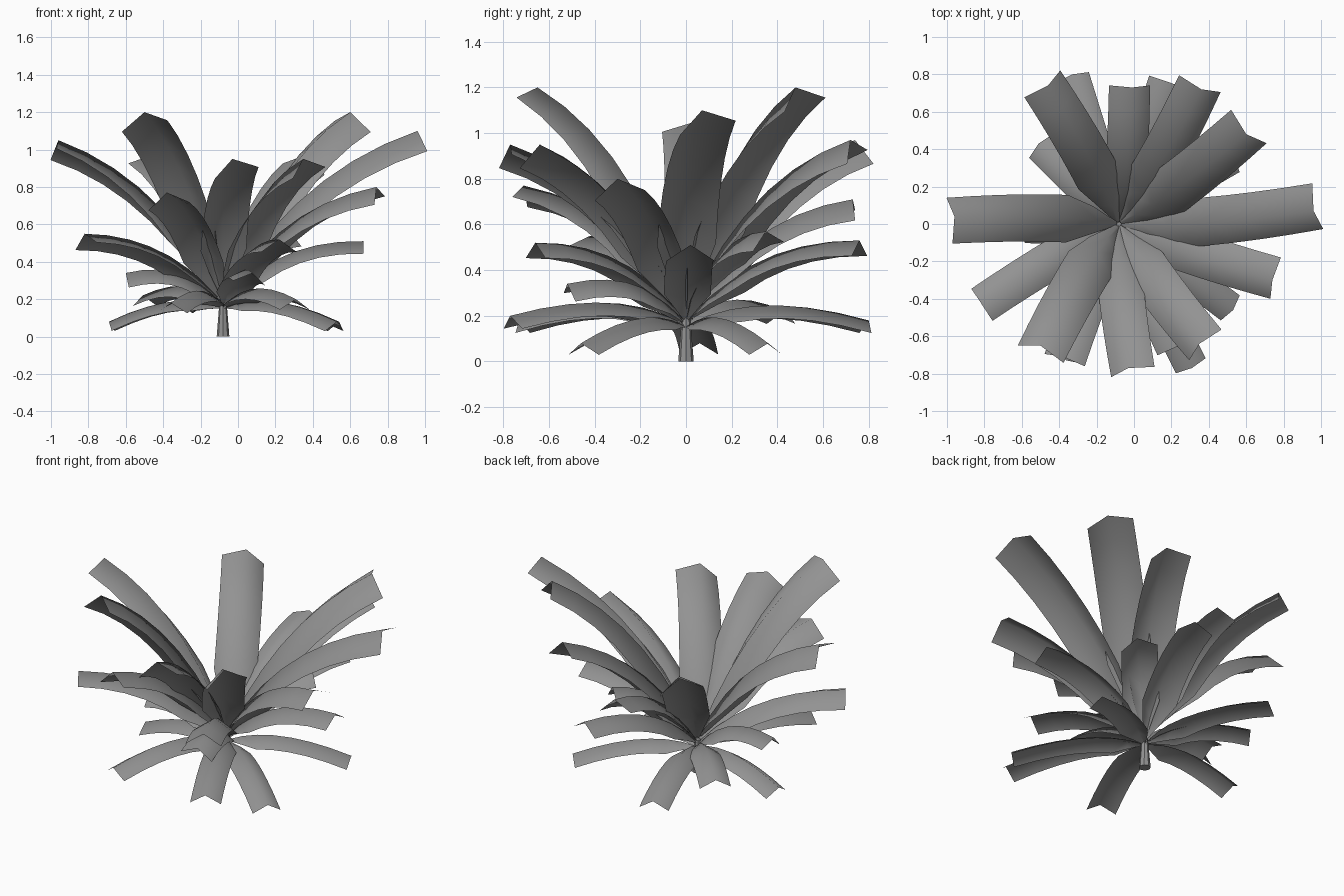
import bpy
import bmesh
from mathutils import Matrix, Vector

# Remove the default cube
default_cube = bpy.data.objects.get("Cube")
if default_cube:
    bpy.data.objects.remove(default_cube, do_unlink=True)

# Single flat material
GREY = (0.29, 0.29, 0.29, 1.0)
leaf_grey = bpy.data.materials.new("leaf_grey")
leaf_grey.use_nodes = True
leaf_grey.diffuse_color = GREY
shader = leaf_grey.node_tree.nodes["Principled BSDF"]
shader.inputs["Base Color"].default_value = GREY
shader.inputs["Roughness"].default_value = 0.8

CROWN = Vector((-0.08, 0, 0))
SEGMENTS = 7


def add_object(name, bm, smooth=True):
    """Turn a bmesh into a named, shaded object."""
    mesh = bpy.data.meshes.new(name)
    for face in bm.faces:
        face.smooth = smooth
    bm.to_mesh(mesh)
    bm.free()
    mesh.materials.append(leaf_grey)
    obj = bpy.data.objects.new(name, mesh)
    bpy.context.collection.objects.link(obj)
    return obj


def width_profile(t):
    """Narrow stalk that widens quickly into an even blade."""
    return min(1.0, 0.1 + 3.5 * t)


def add_leaf(name, tip, twist):
    """Arched strip with a roof-shaped section; twist rolls and sweeps it."""
    tip = Vector(tip)
    outward = Vector((tip.x, tip.y, 0)) - CROWN
    reach = outward.length
    outward.normalize()
    left = Vector((-outward.y, outward.x, 0))

    # The stalk rises steeply, then the blade arches outward
    base = CROWN + outward * 0.01
    base.z = 0.15 + 0.07 * tip.z
    bend = CROWN + outward * reach * 0.38 - left * reach * twist * 0.2
    bend.z = 0.21 + 0.61 * tip.z
    half_width = 0.08 + 0.045 * tip.z

    bm = bmesh.new()
    previous = None
    for step in range(SEGMENTS + 1):
        t = step / SEGMENTS
        crest = base * (1 - t) ** 2 + bend * 2 * t * (1 - t) + tip * t ** 2
        tangent = ((bend - base) * (1 - t) + (tip - bend) * t).normalized()
        level_side = Vector((-tangent.y, tangent.x, 0)).normalized()
        side = Matrix.Rotation(twist * t, 3, tangent) @ level_side
        normal = tangent.cross(side)
        width = half_width * width_profile(t)
        drop = normal * width * 0.65
        row = [
            bm.verts.new(crest - side * width - drop),
            bm.verts.new(crest),
            bm.verts.new(crest + side * width - drop),
        ]
        if previous:
            for i in range(len(row) - 1):
                bm.faces.new((previous[i + 1], row[i + 1], row[i], previous[i]))
        previous = row
    bm.normal_update()
    if sum(face.normal.z for face in bm.faces) < 0:
        bmesh.ops.reverse_faces(bm, faces=bm.faces)
    return add_object(name, bm)


# Twist and leaf tips for each tier of the crown
tiers = {
    "upper_leaf": (0.26, [
        (-0.96, 0.04, 1.05), (0.96, 0.07, 1.1), (-0.5, -0.65, 1.2),
        (0.6, 0.48, 1.2), (0.35, -0.64, 0.95), (-0.03, -0.77, 0.95),
        (-0.46, 0.74, 0.97), (0.36, 0.72, 0.97),
    ]),
    "middle_leaf": (0.2, [
        (-0.38, -0.71, 0.77), (0.74, -0.3, 0.8), (-0.01, 0.73, 0.71),
        (-0.82, -0.42, 0.55), (0.27, 0.35, 0.57),
    ]),
    "level_leaf": (0.0, [
        (0.22, -0.66, 0.52), (0.67, 0.02, 0.51), (0.18, 0.76, 0.53),
    ]),
    "inner_leaf": (-0.2, [
        (-0.6, -0.02, 0.34), (0.08, -0.52, 0.34),
    ]),
    "lower_leaf": (0.0, [
        (-0.51, 0.43, 0.22), (0.31, -0.77, 0.2), (-0.36, -0.73, 0.18),
        (-0.33, 0.8, 0.18), (0.53, -0.46, 0.08), (0.54, 0.36, 0.08),
        (-0.69, 0.06, 0.08),
    ]),
}
for tier_name, (twist, tips) in tiers.items():
    for number, leaf_tip in enumerate(tips, start=1):
        add_leaf(f"{tier_name}_{number}", leaf_tip, twist)

# Short tapered stem under the crown
stem_height = 0.2
stem_mesh = bmesh.new()
bmesh.ops.create_cone(
    stem_mesh, cap_ends=True, segments=8,
    radius1=0.034, radius2=0.018, depth=stem_height,
)
bmesh.ops.translate(
    stem_mesh, verts=stem_mesh.verts,
    vec=CROWN + Vector((0, 0, stem_height / 2)),
)
stem = add_object("stem", stem_mesh)
bpy.context.view_layer.objects.active = stem
stem.select_set(True)
bpy.ops.object.shade_smooth_by_angle()
